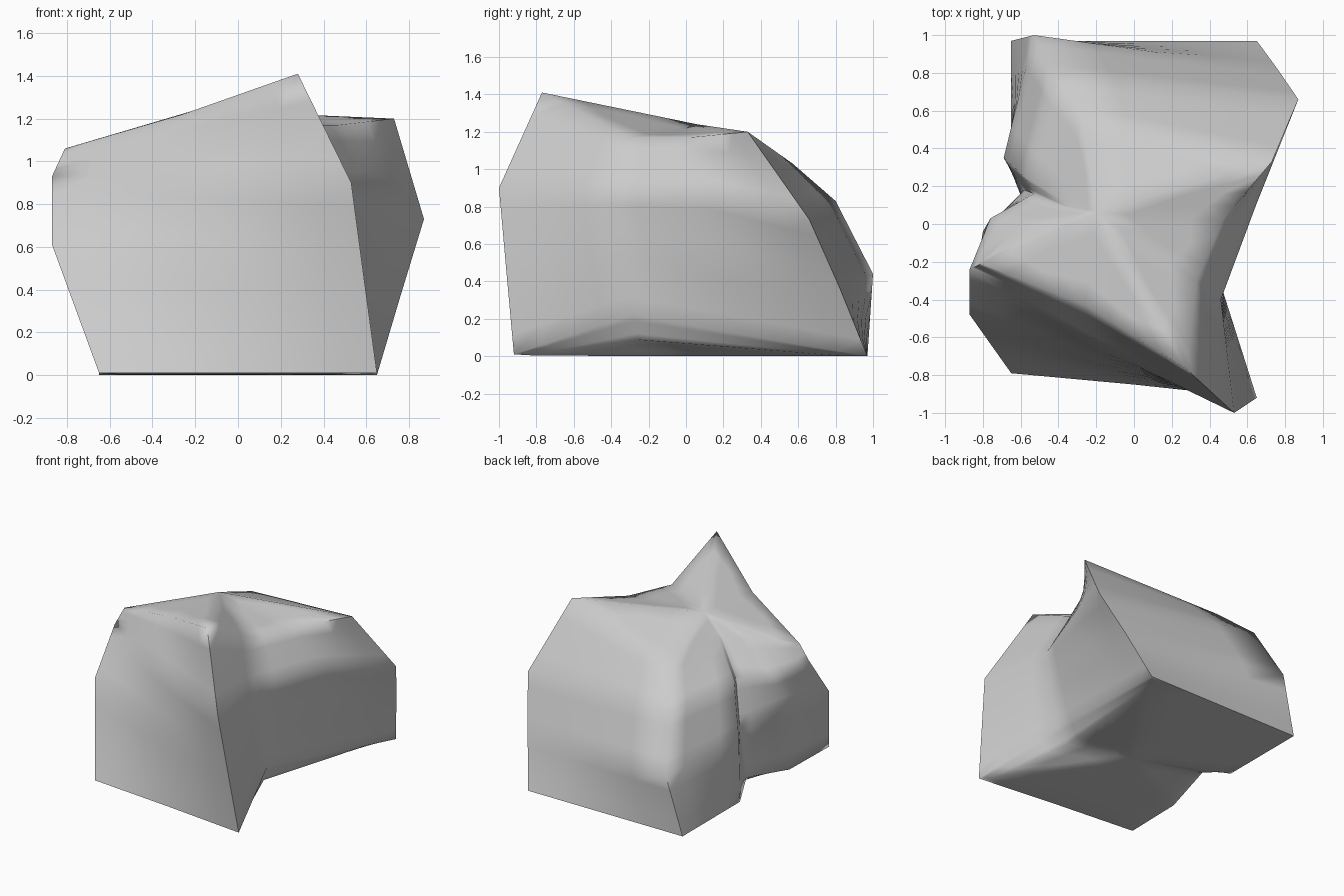
import bpy, bmesh

# Pinched sack: folds run from the base rim up to one gathered point on top.
# Each fold is a four-point profile, listed anticlockwise seen from above.
FOLDS = [
    [(0.65, -0.92, 0.01), (0.59, -0.96, 0.45), (0.53, -1.00, 0.90), (0.28, -0.77, 1.41)],    # front right corner
    [(0.45, -0.29, 0.22), (0.46, -0.36, 0.60), (0.46, -0.40, 0.88), (0.33, -0.30, 1.17)],    # right crease
    [(0.55, 0.34, 0.11), (0.62, 0.22, 0.50), (0.65, 0.11, 0.88), (0.47, 0.02, 1.17)],        # right middle
    [(0.65, 0.97, 0.00), (0.76, 0.82, 0.37), (0.87, 0.66, 0.73), (0.73, 0.33, 1.20)],        # back right corner
    [(-0.65, 0.97, 0.00), (-0.53, 1.00, 0.44), (-0.43, 0.80, 0.83), (-0.28, 0.57, 1.03)],    # back left corner
    [(-0.65, 0.28, 0.00), (-0.69, 0.35, 0.52), (-0.58, 0.25, 0.88), (-0.37, 0.12, 1.08)],    # left pleat
    [(-0.58, 0.10, 0.10), (-0.58, 0.18, 0.50), (-0.53, 0.16, 0.88), (-0.37, 0.09, 1.09)],    # left crease
    [(-0.64, -0.33, 0.01), (-0.80, -0.04, 0.66), (-0.76, 0.03, 0.88), (-0.53, 0.01, 1.10)],  # left fold
    [(-0.65, -0.79, 0.01), (-0.87, -0.48, 0.61), (-0.87, -0.24, 0.93), (-0.81, -0.21, 1.06)],# front left corner
    [(0.00, -0.85, 0.01), (-0.14, -0.75, 0.55), (-0.17, -0.66, 0.92), (-0.26, -0.43, 1.22)], # front middle
]
APEX = (-0.20, 0.06, 1.24)
BASE = (0.0, 0.0, 0.0)

bm = bmesh.new()
# A flatter inner ring just inside the rim keeps the underside level
rows = [[bm.verts.new((f[0][0] * 0.88, f[0][1] * 0.88, f[0][2] * 0.4))]
        + [bm.verts.new(p) for p in f] for f in FOLDS]
apex, base = bm.verts.new(APEX), bm.verts.new(BASE)

# Panels between neighbouring folds, closed at the top and bottom
for a, b in zip(rows, rows[1:] + rows[:1]):
    for k in range(4):
        bm.faces.new((a[k], b[k], b[k + 1], a[k + 1]))
    bm.faces.new((a[4], b[4], apex))
    bm.faces.new((b[0], a[0], base))
bmesh.ops.recalc_face_normals(bm, faces=bm.faces)

mesh = bpy.data.meshes.new("pinched_sack")
bm.to_mesh(mesh)
bm.free()
sack = bpy.data.objects.new("pinched_sack", mesh)
bpy.context.collection.objects.link(sack)

# Even out the twisted panels without changing the outline
sub = sack.modifiers.new("panels", 'SUBSURF')
sub.subdivision_type = 'SIMPLE'
sub.levels = sub.render_levels = 2
bpy.context.view_layer.objects.active = sack
sack.select_set(True)
bpy.ops.object.modifier_apply(modifier=sub.name)
bpy.ops.object.shade_smooth_by_angle(angle=1.4)
